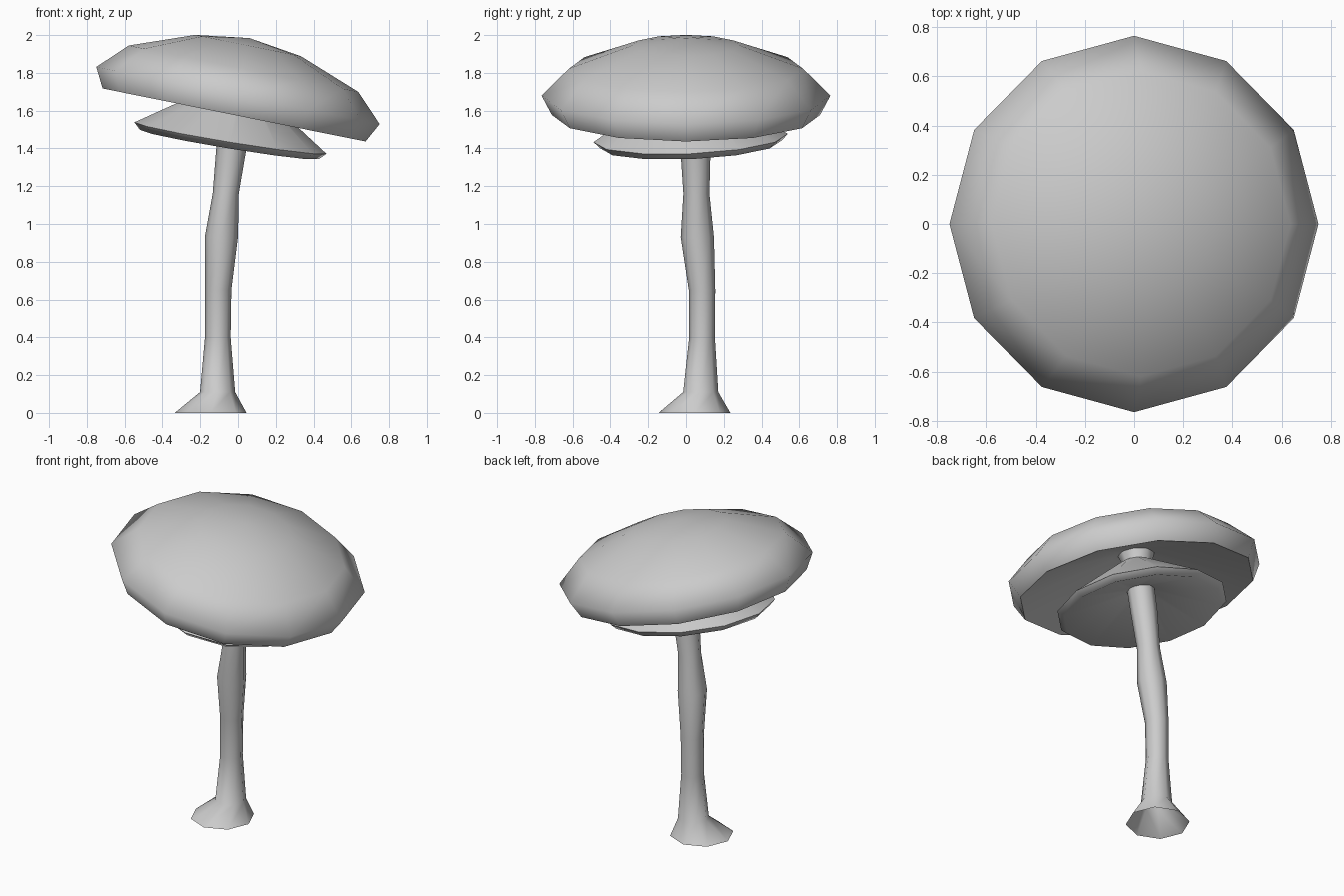
import bpy, bmesh
from math import cos, sin, pi, radians
from mathutils import Euler, Vector

if "Cube" in bpy.data.objects:
    bpy.data.objects.remove(bpy.data.objects["Cube"])


def loft(name, sides, rings, location=(0, 0, 0), tilt=(0, 0, 0), smooth=80):
    """Join round rings (x, y, z, radius) into a skin; radius 0 makes a point."""
    bm = bmesh.new()
    rot = Euler([radians(a) for a in tilt]).to_matrix()
    place = lambda p: rot @ Vector(p) + Vector(location)
    loops = []
    for x, y, z, r in rings:
        n = sides if r > 0 else 1
        loops.append([bm.verts.new(place((x + r * cos(2 * pi * i / sides),
                                          y + r * sin(2 * pi * i / sides), z)))
                      for i in range(n)])
    for a, b in zip(loops, loops[1:]):
        for i in range(sides):
            j = (i + 1) % sides
            if len(b) == 1:
                bm.faces.new((a[i], a[j], b[0]))
            elif len(a) == 1:
                bm.faces.new((a[0], b[j], b[i]))
            else:
                bm.faces.new((a[i], a[j], b[j], b[i]))
    mesh = bpy.data.meshes.new(name)
    bm.to_mesh(mesh)
    bm.free()
    obj = bpy.data.objects.new(name, mesh)
    bpy.context.collection.objects.link(obj)
    bpy.ops.object.select_all(action='DESELECT')
    obj.select_set(True)
    bpy.context.view_layer.objects.active = obj
    bpy.ops.object.shade_smooth_by_angle(angle=radians(smooth))
    return obj


# Crooked stem, open at the foot, flaring where it meets the cap
loft("stem", 8, [
    (-.145, .045, 0, .19), (-.108, .078, .11, .093), (-.107, .085, .4, .068),
    (-.105, .085, .65, .07), (-.088, .06, .93, .088), (-.065, .055, 1.16, .069),
    (-.035, .05, 1.4, .08), (0, .03, 1.72, .085), (.01, .02, 1.82, .12)])

# Tilted cap: hollowed underside, rim, dome
loft("cap", 12, [
    (0, 0, .13, 0), (0, 0, .11, .12), (0, 0, -.105, .71), (0, 0, 0, .765),
    (0, 0, .145, .62), (0, 0, .27, .285), (0, 0, .31, 0)],
    location=(0, 0, 1.68), tilt=(0, 11.4, 0))

# Skirt ring below the cap: shallow hollow underside, thin rim, cone up to the stem
loft("skirt", 12, [
    (0, 0, .10, .075), (0, 0, -.035, .48), (0, 0, 0, .515), (0, 0, .28, .095)],
    location=(-.04, .025, 1.455), tilt=(2.5, 9.3, 0))
